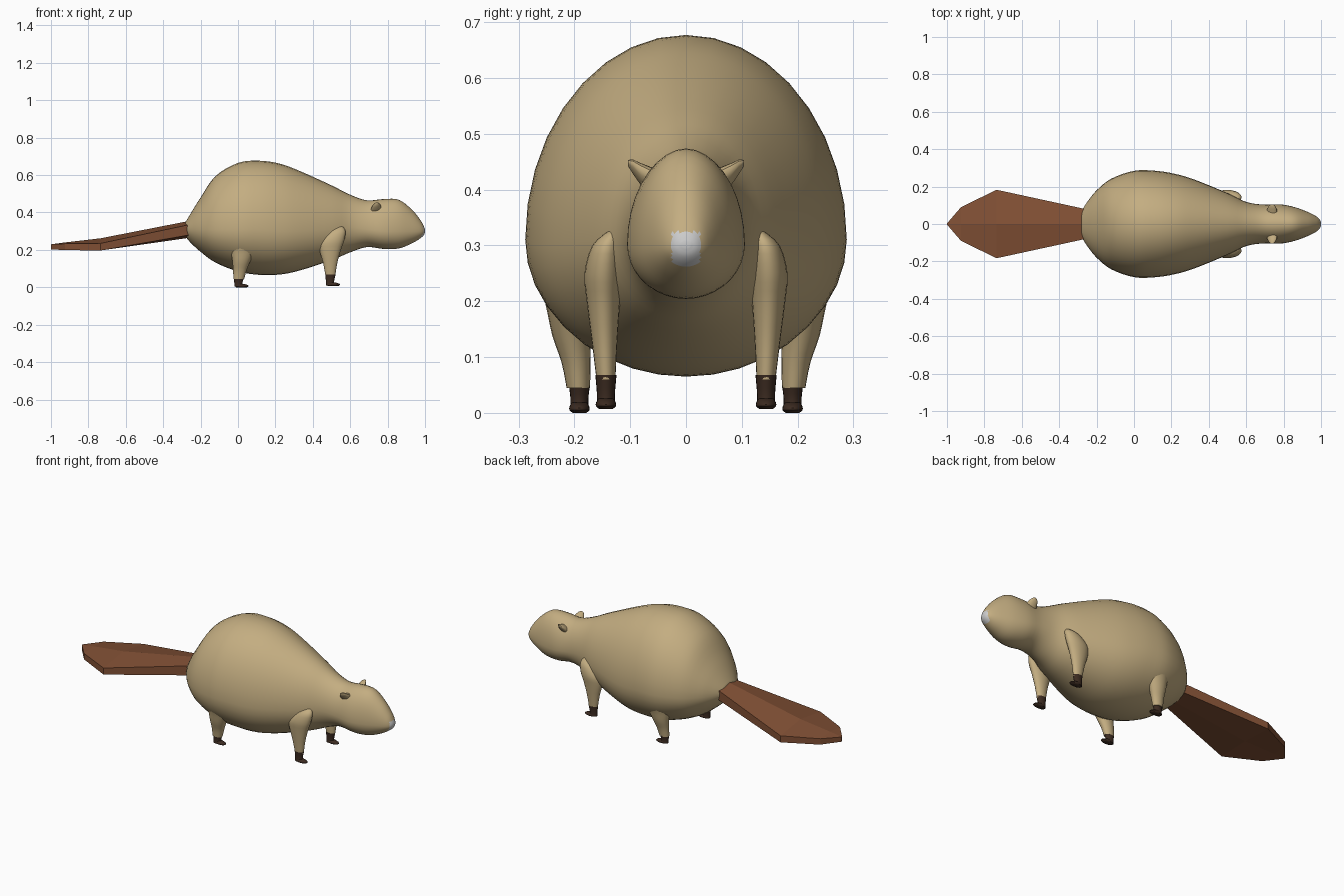
import bpy, math


def material(name, rgb):
    m = bpy.data.materials.new(name)
    m.diffuse_color = (*rgb, 1)
    return m


FUR = material("fur", (0.55, 0.42, 0.22))
TAIL = material("tail_skin", (0.22, 0.08, 0.035))
CLAW = material("foot_skin", (0.045, 0.024, 0.015))
NOSE = material("nose_grey", (0.6, 0.6, 0.6))


def smooth_path(rows, steps):
    """Catmull-Rom resampling of a list of section tuples."""
    out = []
    for i in range(len(rows) - 1):
        p = [rows[max(0, min(len(rows) - 1, i + k))] for k in (-1, 0, 1, 2)]
        for s in range(steps):
            t = s / steps
            out.append(tuple(
                0.5 * (2 * b + (c - a) * t + (2 * a - 5 * b + 4 * c - d) * t * t
                       + (3 * b - a - 3 * c + d) * t ** 3)
                for a, b, c, d in zip(*p)))
    return out + [rows[-1]]


def loft(name, rings, mat, smooth=True, mirror=False):
    n = len(rings[0])
    verts = [v for r in rings for v in r]
    faces = [(i * n + j, i * n + (j + 1) % n, (i + 1) * n + (j + 1) % n, (i + 1) * n + j)
             for i in range(len(rings) - 1) for j in range(n)]
    faces += [tuple(reversed(range(n))), tuple(range(len(verts) - n, len(verts)))]
    me = bpy.data.meshes.new(name)
    me.from_pydata(verts, [], faces)
    me.materials.append(mat)
    if smooth:
        me.shade_smooth()
        me.set_sharp_from_angle(angle=math.radians(40))
    ob = bpy.data.objects.new(name, me)
    bpy.context.collection.objects.link(ob)
    if mirror:
        mod = ob.modifiers.new("mirror", 'MIRROR')
        mod.use_axis = (False, True, False)
    return ob


def angles(n):
    return [2 * math.pi * k / n for k in range(n)]


# Body and head: x, top z, bottom z, widest z, half width
sections = [
    (-0.28, 0.35, 0.27, 0.31, 0.07), (-0.25, 0.40, 0.235, 0.31, 0.118),
    (-0.20, 0.48, 0.19, 0.31, 0.18), (-0.12, 0.595, 0.132, 0.31, 0.243),
    (0.00, 0.665, 0.085, 0.31, 0.284), (0.11, 0.677, 0.067, 0.31, 0.285),
    (0.22, 0.662, 0.068, 0.30, 0.268), (0.33, 0.622, 0.09, 0.30, 0.235),
    (0.50, 0.545, 0.145, 0.31, 0.165), (0.60, 0.495, 0.187, 0.32, 0.118),
    (0.69, 0.465, 0.215, 0.31, 0.104), (0.78, 0.472, 0.205, 0.30, 0.105),
    (0.86, 0.468, 0.208, 0.30, 0.09), (0.93, 0.415, 0.235, 0.30, 0.064),
    (0.975, 0.36, 0.262, 0.30, 0.041), (0.994, 0.325, 0.28, 0.30, 0.023),
    (1.0, 0.308, 0.296, 0.302, 0.008)]
rings = []
for x, top, bot, mid, w in smooth_path(sections, 4):
    rings.append([(x, w * math.cos(a),
                   mid + math.sin(a) * (top - mid if math.sin(a) > 0 else mid - bot))
                  for a in angles(36)])
body = loft("body", rings, FUR)

# Grey nose patch at the tip of the head
body.data.materials.append(NOSE)
for f in body.data.polygons:
    c = f.center
    if c.x > 0.975 and abs(c.y) < 0.026 and 0.25 < c.z < 0.325:
        f.material_index = 1


# Limbs: z, x, y, radius x, radius y
def limb(name, rows, mat, steps=3):
    loft(name, [[(x + rx * math.cos(a), y + ry * math.sin(a), z) for a in angles(20)]
                for z, x, y, rx, ry in smooth_path(rows, steps)], mat, mirror=True)


limb("front_leg", [(0.06, 0.494, 0.1435, 0.026, 0.017), (0.13, 0.493, 0.146, 0.038, 0.023),
                   (0.20, 0.493, 0.148, 0.057, 0.030), (0.25, 0.502, 0.148, 0.066, 0.034),
                   (0.30, 0.53, 0.142, 0.045, 0.026), (0.325, 0.545, 0.13, 0.015, 0.01)], FUR)
limb("back_leg", [(0.045, 0.004, 0.193, 0.029, 0.021), (0.09, 0.01, 0.197, 0.036, 0.026),
                  (0.14, 0.018, 0.206, 0.048, 0.034), (0.20, 0.028, 0.212, 0.065, 0.041),
                  (0.28, 0.04, 0.22, 0.075, 0.055), (0.34, 0.05, 0.2, 0.03, 0.03)], FUR)

# Feet: dark ankle plus a flat toe pad pointing forward
for name, x, y, z, h in (("front", 0.494, 0.1435, 0.007, 0.068), ("back", 0.004, 0.191, 0.0, 0.05)):
    limb(name + "_ankle", [(z + 0.004, x - 0.001, y, 0.023, 0.017), (z + 0.025, x - 0.002, y, 0.022, 0.016),
                           (h, x, y, 0.0275, 0.019)], CLAW)
    limb(name + "_foot", [(z, x + 0.015, y, 0.028, 0.012), (z + 0.005, x + 0.015, y, 0.036, 0.018),
                          (z + 0.012, x + 0.012, y, 0.036, 0.0175), (z + 0.019, x + 0.005, y, 0.024, 0.013)],
         CLAW, 2)

# Ears: small tapered nubs leaning outwards and up
ear = []
for y, z, rx, rz in ((0.055, 0.412, 0.03, 0.024), (0.08, 0.427, 0.026, 0.019),
                     (0.095, 0.441, 0.018, 0.012), (0.104, 0.448, 0.009, 0.005)):
    ear.append([(0.738 + rx * math.cos(a), y, z + rz * math.sin(a) + 0.3 * rx * math.cos(a))
                for a in angles(14)])
loft("ear", ear, FUR, mirror=True)

# Flat faceted tail: x, half width, ridge z, upper edge z, lower edge z, keel z
tail = []
for x, w, ridge, up, low, keel in ((-0.26, 0.08, 0.355, 0.335, 0.28, 0.265),
                                   (-0.735, 0.183, 0.262, 0.235, 0.197, 0.205),
                                   (-0.925, 0.09, 0.24, 0.233, 0.199, 0.202),
                                   (-1.0, 0.003, 0.23, 0.23, 0.203, 0.203)):
    tail.append([(x, 0, ridge), (x, w, up), (x, w, low), (x, 0, keel), (x, -w, low), (x, -w, up)])
loft("tail", tail, TAIL, smooth=False)

# Make all face normals point outward
import bmesh
for ob in bpy.data.objects:
    bm = bmesh.new()
    bm.from_mesh(ob.data)
    bmesh.ops.recalc_face_normals(bm, faces=bm.faces)
    bm.to_mesh(ob.data)
    bm.free()
